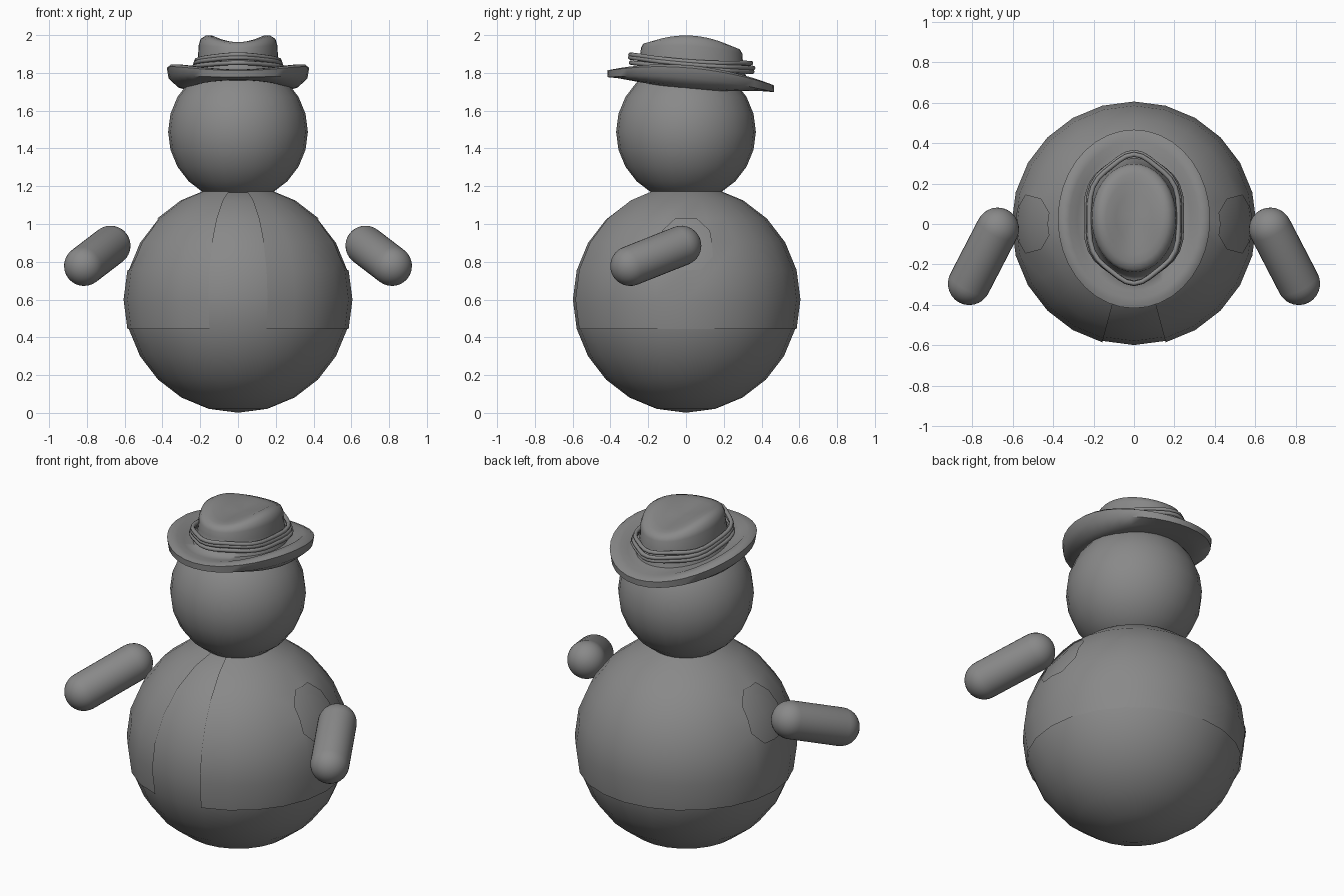
import bpy, bmesh
from math import sin, cos, pi, atan2, radians
from mathutils import Vector

if "Cube" in bpy.data.objects:
    bpy.data.objects.remove(bpy.data.objects["Cube"])

grey = bpy.data.materials.new("dark_grey")
grey.diffuse_color = (0.25, 0.25, 0.25, 1)
grey.use_nodes = True
grey.node_tree.nodes["Principled BSDF"].inputs["Base Color"].default_value = grey.diffuse_color


def make(name, bm, loc=(0, 0, 0), angle=60, fix=True):
    if fix:
        bmesh.ops.recalc_face_normals(bm, faces=bm.faces)
    me = bpy.data.meshes.new(name)
    bm.to_mesh(me)
    bm.free()
    me.materials.append(grey)
    ob = bpy.data.objects.new(name, me)
    bpy.context.collection.objects.link(ob)
    ob.location = loc
    bpy.ops.object.select_all(action='DESELECT')
    ob.select_set(True)
    bpy.context.view_layer.objects.active = ob
    bpy.ops.object.shade_smooth_by_angle(angle=radians(angle))
    return ob


def sphere(r, u=24, v=12):
    bm = bmesh.new()
    bmesh.ops.create_uvsphere(bm, u_segments=u, v_segments=v, radius=r)
    return bm


# body and head
make("body", sphere(0.599), (0, 0, 0.6))
make("head", sphere(0.37), (0, 0, 1.488))

# open vest: part of a slightly larger sphere with arm holes
R = 0.606
bm = sphere(R)
for side in (1, -1):
    target = Vector((side * R * cos(pi / 6), 0, R * 0.5))
    v = min(bm.verts, key=lambda w: (w.co - target).length)
    for f in list(v.link_faces):
        a = next(k for k in f.loops if k.vert == v).link_loop_next
        av, e1 = a.vert, a.edge
        bv, e2 = a.link_loop_next.link_loop_next.vert, a.link_loop_next.edge
        n1 = bmesh.utils.edge_split(e1, av, 0.5)[1]
        n2 = bmesh.utils.edge_split(e2, bv, 0.5)[1]
        bmesh.utils.face_split(f, n1, n2)
    bmesh.ops.delete(bm, geom=[v], context='VERTS')


def removed(f):
    c = f.calc_center_median()
    gap = abs(atan2(c.x, -c.y)) < radians(15)
    return c.z < -R * sin(radians(15)) or c.z > R * sin(radians(75)) or gap


bmesh.ops.delete(bm, geom=[f for f in bm.faces if removed(f)], context='FACES')
make("vest", bm, (0, 0, 0.6), fix=False)

# capsule arms
for side, name in ((1, "arm_left"), (-1, "arm_right")):
    a = Vector((side * 0.675, -0.025, 0.885))
    b = Vector((side * 0.815, -0.295, 0.778))
    d = b - a
    bm = sphere(0.106, 32, 16)
    ring = [e for e in bm.edges if all(abs(w.co.z) < 1e-4 for w in e.verts)]
    bmesh.ops.split_edges(bm, edges=ring)
    for f in bm.faces:
        up = 1 if f.calc_center_median().z > 0 else -1
        for w in f.verts:
            if abs(w.co.z) < 1e-4:
                w.co.z = up * 1e-5
    for w in bm.verts:
        w.co.z += d.length / 2 * (1 if w.co.z > 0 else -1)
    rim = [e for e in bm.edges if e.is_boundary]
    bmesh.ops.bridge_loops(bm, edges=rim)
    arm = make(name, bm, (a + b) / 2)
    arm.rotation_euler = d.to_track_quat('Z', 'Y').to_euler()


# hat: lofted ovals, each (rx, ry, z, side lift, tilt, y centre)
def oval(rx, ry, z, lift, tilt, cy, hexa=0.0, n=36):
    pts = []
    for i in range(n):
        t = 2 * pi * i / n
        k = 1 - hexa * cos(6 * t)
        y = cy + k * ry * sin(t)
        pts.append(Vector((k * rx * cos(t), y, z + lift * cos(t) ** 2 + tilt * y)))
    return pts


def loft(name, rings):
    bm = bmesh.new()
    loops = [[bm.verts.new(p) for p in oval(*r)] for r in rings]
    for p, q in zip(loops, loops[1:]):
        for i in range(len(p)):
            j = (i + 1) % len(p)
            bm.faces.new((p[i], p[j], q[j], q[i]))
    bm.faces.new(loops[-1])
    return make(name, bm)


T = -0.09
loft("hat", [
    (0.20, 0.24, 1.740, 0, T, 0.02),
    (0.27, 0.33, 1.735, -0.018, T, 0.02),
    (0.32, 0.39, 1.740, -0.01, T, 0.02),
    (0.368, 0.44, 1.740, 0.035, T, 0.025),
    (0.377, 0.442, 1.775, 0.053, T, 0.025),
    (0.36, 0.42, 1.782, 0.06, T, 0.025),
    (0.32, 0.39, 1.785, 0.055, T, 0.02),
    (0.28, 0.35, 1.785, 0.015, T, 0.02),
    (0.235, 0.30, 1.790, 0.0, T, 0.025),
    (0.222, 0.285, 1.82, 0, T, 0.03),
    (0.212, 0.272, 1.88, 0, T, 0.03),
    (0.209, 0.268, 1.92, 0.025, -0.06, 0.03),
    (0.198, 0.255, 1.942, 0.04, -0.06, 0.03),
    (0.17, 0.22, 1.952, 0.047, -0.06, 0.03),
    (0.14, 0.18, 1.954, 0.045, -0.06, 0.03),
    (0.09, 0.12, 1.954, 0.022, -0.06, 0.03),
    (0.03, 0.04, 1.953, 0.004, -0.06, 0.03),
])

# cord strands round the crown
for i, r in enumerate([(0.227, 0.310, 1.876, -0.015, -0.07, 0.025),
                       (0.233, 0.316, 1.856, -0.010, -0.085, 0.03),
                       (0.243, 0.312, 1.832, -0.006, -0.075, 0.03)]):
    cu = bpy.data.curves.new("hat_cord", 'CURVE')
    cu.dimensions = '3D'
    cu.bevel_depth = 0.012
    cu.bevel_resolution = 2
    cu.materials.append(grey)
    sp = cu.splines.new('POLY')
    pts = oval(*r, hexa=0.03)
    sp.points.add(len(pts) - 1)
    for p, c in zip(sp.points, pts):
        p.co = (*c, 1)
    sp.use_cyclic_u = True
    sp.use_smooth = True
    bpy.context.collection.objects.link(bpy.data.objects.new(f"hat_cord_{i + 1}", cu))
